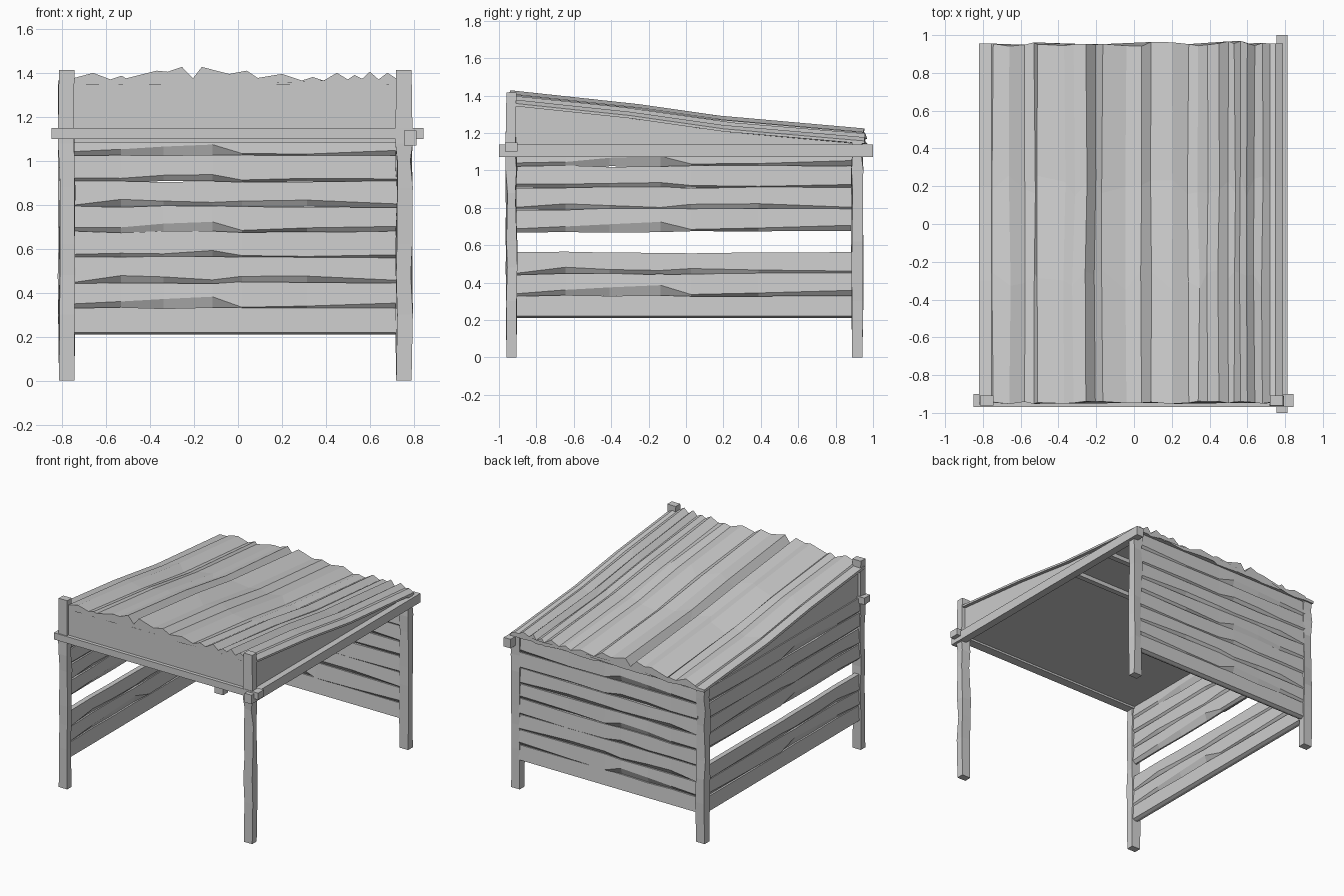
import bpy, random
from mathutils import Vector

if "Cube" in bpy.data.objects:
    bpy.data.objects.remove(bpy.data.objects["Cube"])

random.seed(4)


def make(name, verts, faces):
    me = bpy.data.meshes.new(name)
    me.from_pydata(verts, [], faces)
    me.update()
    ob = bpy.data.objects.new(name, me)
    bpy.context.collection.objects.link(ob)
    # consistent outward normals
    import bmesh
    bm = bmesh.new()
    bm.from_mesh(me)
    bmesh.ops.recalc_face_normals(bm, faces=bm.faces)
    bm.to_mesh(me)
    bm.free()
    return ob


def loft(name, rings):
    """Closed solid through a list of equal-length rings."""
    n = len(rings[0])
    verts = [Vector(p) for r in rings for p in r]
    faces = [list(range(n)), list(range(len(verts) - n, len(verts)))]
    for k in range(len(rings) - 1):
        for i in range(n):
            j = (i + 1) % n
            faces.append([k * n + i, k * n + j, (k + 1) * n + j, (k + 1) * n + i])
    return make(name, verts, faces)


def wob(a):
    return random.uniform(-a, a)


def box(name, x0, x1, y0, y1, z0, z1):
    return loft(name, [[(x0, y0, z), (x1, y0, z), (x1, y1, z), (x0, y1, z)] for z in (z0, z1)])


# rough hewn posts, the front pair taller
def post(name, x0, x1, y0, y1, top):
    rings = []
    for z in (0, 0.3, 0.48, 0.62, 0.88, 1.0, 1.08, top):
        a = 0 if z in (0, top) else 0.006
        rings.append([(x + wob(a), y + wob(a), z) for x, y in
                      ((x0, y0), (x1, y0), (x1, y1), (x0, y1))])
    loft(name, rings)


for side, x0, x1 in (("left", -0.815, -0.745), ("right", 0.72, 0.79)):
    post("front_post_" + side, x0, x1, -0.96, -0.907, 1.415)
    post("back_post_" + side, x0, x1, 0.887, 0.943, 1.16)

# rails on the two open sides
box("front_rail", -0.85, 0.845, -0.968, -0.9, 1.1, 1.15)
box("side_rail", 0.755, 0.812, -1.0, 1.0, 1.07, 1.138)

# purlins under the ceiling
for i, y in enumerate((0.27, 0.62)):
    box(f"purlin_{i + 1}", -0.77, 0.76, y - 0.02, y + 0.02, 1.085, 1.125)


# wall planks: wavy boards whose lower edge is chamfered on both faces
GAPS = [(0.01,) * 7,
        (0.02, 0.03, 0.045, 0.055, 0.01, 0.018, 0.03),
        (0.01, 0.035, 0.03, 0.02, 0.035, 0.03, 0.018),
        (0.02, 0.022, 0.026, 0.03, 0.012, 0.014, 0.02)]
T = (0, 0.15, 0.28, 0.43, 0.52, 0.72, 1)


def plank(name, place, k):
    z0 = 0.21 + k * 0.1155
    gap = GAPS[0] if k == 0 else GAPS[1 + (k - 1) % 3]
    rings = []
    for t, g in zip(T, gap):
        w = wob(0.006) if k else 0
        b, top = z0 + w, min(z0 + 0.12 + wob(0.005), 1.135)
        prof = ((-0.006, b), (0.006, b), (0.026, b + g), (0.019, top),
                (-0.019, top), (-0.026, b + g))
        rings.append([place(t, d, z) for d, z in prof])
    loft(name, rings)


for k in range(8):
    plank(f"back_plank_{k + 1}", lambda t, d, z: (-0.755 + 1.485 * t, 0.915 + d, z), k)
    if k != 3:  # one plank is missing on the left wall
        plank(f"left_plank_{k + 1}", lambda t, d, z: (-0.78 + d, -0.915 + 1.81 * t, z), k)

# solid wedge: front fascia, side gables and flat ceiling
SLOPE = [(-0.942, 1.35), (-0.4, 1.292), (0.2, 1.207), (0.93, 1.142)]
side = [(-0.942, 1.115), (0.93, 1.115)] + SLOPE[::-1]
loft("gable_and_fascia", [[(x, y, z) for y, z in side] for x in (-0.79, 0.765)])

# roof sheet: irregular ridges running down a slightly sagging slope
RIDGES = [(-0.82, 0.02), (-0.755, 0.022), (-0.745, 0.032), (-0.66, 0.055), (-0.58, 0.025),
          (-0.53, 0.042), (-0.51, 0.03), (-0.37, 0.065), (-0.32, 0.06), (-0.255, 0.082),
          (-0.205, 0.03), (-0.165, 0.082), (-0.04, 0.05), (0.04, 0.065), (0.09, 0.032),
          (0.2, 0.05), (0.29, 0.02), (0.34, 0.036), (0.39, 0.02), (0.45, 0.055),
          (0.5, 0.025), (0.53, 0.045), (0.565, 0.028), (0.6, 0.06), (0.64, 0.025),
          (0.68, 0.055), (0.72, 0.03), (0.75, 0.035), (0.79, 0.015)]
rings = []
for y, z in ((-0.945, 1.346), (-0.3, 1.278), (0.2, 1.207), (0.955, 1.142)):
    end = abs(y) > 0.9
    top, low = [], []
    for x, h in RIDGES:
        inner = -0.75 < x < 0.72
        dx = 0 if end or not inner else wob(0.008)
        dy = wob(0.015 if y > 0.9 else 0.008 if end else 0.06) if inner else 0
        dz = -0.13 * dy if not end else 0
        top.append((x + dx, y + dy, z + h + dz))
        low.append((x + dx, y + dy, z + dz))
    rings.append(top + low[::-1])
loft("corrugated_roof", rings)
